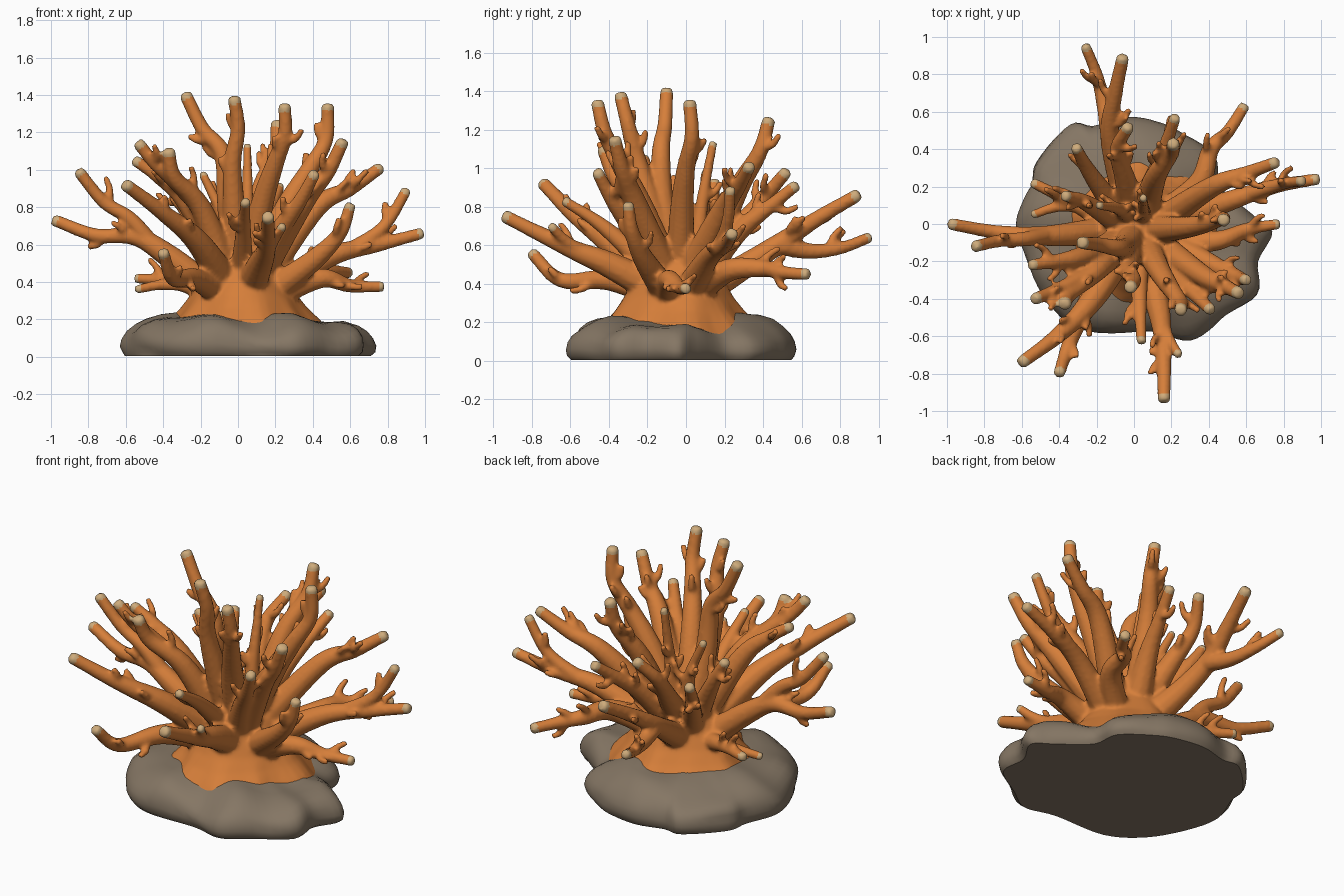
import bpy, bmesh, math, random
from mathutils import Vector, noise

if "Cube" in bpy.data.objects:
    bpy.data.objects.remove(bpy.data.objects["Cube"])

random.seed(7)


def material(name, rgb):
    m = bpy.data.materials.new(name)
    m.diffuse_color = (*rgb, 1)
    m.use_nodes = True
    m.node_tree.nodes["Principled BSDF"].inputs["Base Color"].default_value = m.diffuse_color
    return m


ORANGE = material("coral orange", (0.67, 0.21, 0.042))
TAN = material("pale tip", (0.62, 0.41, 0.20))
ROCK = material("rock brown", (0.235, 0.182, 0.128))


def spline(pts, n, closed=False):
    """Catmull-Rom samples through pts, n per span."""
    pts = [Vector(p) for p in pts]
    k = len(pts)
    if closed:
        get = lambda i: pts[i % k]
    else:
        ext = [2 * pts[0] - pts[1]] + pts + [2 * pts[-1] - pts[-2]]
        get = lambda i: ext[i + 1]
    out = []
    for i in range(k if closed else k - 1):
        a, b, c, d = (get(i + j) for j in (-1, 0, 1, 2))
        for s in range(n):
            t = s / n
            out.append(0.5 * (2 * b + (c - a) * t + (2 * a - 5 * b + 4 * c - d) * t * t
                              + (3 * b - a - 3 * c + d) * t ** 3))
    if not closed:
        out.append(pts[-1])
    return out


def loft(bm, rings):
    """Skin a list of rings and cap both ends."""
    vs = [[bm.verts.new(p) for p in r] for r in rings]
    n = len(vs[0])
    for a, b in zip(vs, vs[1:]):
        for i in range(n):
            bm.faces.new((a[i], a[(i + 1) % n], b[(i + 1) % n], b[i]))
    bm.faces.new(vs[0][::-1])
    bm.faces.new(vs[-1])


def make_object(name, bm, mats):
    bmesh.ops.recalc_face_normals(bm, faces=bm.faces)
    me = bpy.data.meshes.new(name)
    bm.to_mesh(me)
    bm.free()
    for m in mats:
        me.materials.append(m)
    ob = bpy.data.objects.new(name, me)
    bpy.context.collection.objects.link(ob)
    return ob


# Rock base: uneven outline, sloping shoulder, flat underside
outline = [(-.63, 0), (-.56, .2), (-.53, .34), (-.34, .53), (-.22, .53), (-.05, .57), (.12, .55),
           (.25, .5), (.43, .36), (.46, .2), (.62, .06), (.74, -.04), (.66, -.2), (.66, -.38),
           (.46, -.52), (.3, -.62), (.1, -.58), (-.25, -.57), (-.46, -.43), (-.59, -.2)]
edge = spline([(x, y, 0) for x, y in outline], 5, True)
bm = bmesh.new()
rings = []
for s, z in [(.96, .005), (.99, .025), (1, .06), (.985, .1), (.95, .135), (.89, .165),
             (.8, .188), (.68, .205), (.55, .22), (.4, .24), (.25, .25), (.08, .25)]:
    ring = []
    for p in edge:
        q = p * s
        bump = noise.noise(q * 3.6) * .055 * min(1, z / .15) if z > .04 else 0
        w = 1 + .05 * noise.noise(Vector((q.x * 4, q.y * 4, z * 8))) * (z > .02)
        ring.append((q.x * min(w, 1.005), q.y * min(w, 1.005), z + bump))
    rings.append(ring)
loft(bm, rings)
rock = make_object("rock_base", bm, [ROCK])
for p in rock.data.polygons:
    p.use_smooth = abs(p.normal.z + 1) > .01

# Coral: trunk and branches are lofted together, then fused
bm = bmesh.new()
tips = []


def tube(path, r0, r1, sides=10, pale=True):
    rings, n = [], len(path) - 1
    tangent = (path[1] - path[0]).normalized()
    u = tangent.orthogonal().normalized()

    def ring(c, v, r):
        return [c + r * (math.cos(a) * u + math.sin(a) * v)
                for a in (2 * math.pi * i / sides for i in range(sides))]
    for i, p in enumerate(path):
        t = (path[min(i + 1, n)] - path[max(i - 1, 0)]).normalized()
        u = (u - t * u.dot(t)).normalized()
        f = i / n
        rings.append(ring(p, t.cross(u), r1 + (r0 - r1) * (1 - f) ** 1.7))
    rings.append(ring(path[-1] + t * r1 * .4, t.cross(u), r1 * .7))
    loft(bm, rings)
    if pale:
        tips.append((path[-1] + t * r1 * .4, r1 * 1.4))


def twig(path, f):
    i = int(f * (len(path) - 2))
    p, t = path[i], (path[i + 1] - path[i]).normalized()
    side = Vector((random.uniform(-1, 1), random.uniform(-1, 1), random.uniform(-.4, .9)))
    side = (side - t * side.dot(t)).normalized()
    length = random.uniform(.09, .15)
    mid = p + (t * .4 + side * .8) * length * .6
    end = mid + (t * .75 + side * .45 + Vector((0, 0, .2))) * length * .5
    tube(spline([p, mid, end], 4), .030, .018, 8, pale=False)


def branch(*pts, r0=.08, r1=.036, twigs=3):
    path = spline(pts, 6)
    tube(path, r0, r1)
    for k in range(twigs):
        twig(path, .5 + .36 * (k + random.random() * .7) / max(twigs, 1))


# Flared trunk
loft(bm, [[(.03 + r * math.cos(a) * (1 + .06 * math.sin(3 * a) + w * math.sin(7 * a + 1)),
            -.04 + r * .97 * math.sin(a) * (1 + .05 * math.cos(4 * a) + w * math.sin(9 * a)), z)
           for a in (2 * math.pi * i / 48 for i in range(48))]
          for r, z, w in [(.45, .12, .05), (.385, .2, .05), (.33, .26, .03), (.28, .33, .01),
                          (.24, .41, 0), (.2, .49, 0), (.15, .55, 0), (.08, .58, 0)]])

# Tall upright branches
branch((0, -.05, .45), (-.05, -.12, .8), (-.08, -.13, 1.08), (-.19, -.11, 1.22), (-.28, -.1, 1.40), twigs=2)
branch((0, -.08, .45), (-.02, -.18, .78), (-.03, -.25, 1.03), (0, -.3, 1.22), (-.02, -.34, 1.38))
branch((.06, -.1, .48), (.13, -.24, .82), (.2, -.35, 1.04), (.25, -.42, 1.18), (.25, -.46, 1.34))
branch((.1, -.03, .48), (.26, -.02, .8), (.38, 0, 1), (.47, .03, 1.16), (.48, .02, 1.34))
branch((.06, .08, .45), (.12, .26, .87), (.2, .38, 1.08), (.21, .43, 1.25))
branch((-.02, .03, .45), (-.08, .08, .74), (-.19, .1, .98), r0=.06, r1=.024, twigs=2)
branch((.04, .04, .45), (.05, .08, .8), (.05, .14, 1.13), r0=.06, r1=.024, twigs=2)
# Front right group
branch((.12, -.1, .45), (.36, -.27, .84), (.48, -.33, .99), (.56, -.37, 1.15))
branch((.1, -.14, .45), (.22, -.27, .67), (.33, -.38, .83), (.41, -.46, .98), r1=.033, twigs=2)
branch((.18, -.1, .35), (.42, -.22, .53), (.55, -.28, .67), (.6, -.3, .81), r1=.032)
branch((.18, -.09, .33), (.44, -.09, .42), (.6, -.03, .38), (.77, 0, .375), r1=.03)
# Right group
branch((.15, .02, .45), (.42, .2, .8), (.6, .27, .9), (.76, .33, 1.01), r1=.034)
branch((.17, 0, .35), (.5, .12, .54), (.75, .2, .6), (.98, .24, .66), r1=.033)
branch((.6, .16, .57), (.74, .2, .66), (.82, .22, .75), (.9, .23, .89), r0=.045, r1=.03, twigs=1)
branch((.15, .04, .35), (.35, .22, .47), (.41, .4, .48), (.5, .49, .46), (.59, .63, .45), r1=.032)
# Back group
branch((0, .06, .35), (-.08, .27, .47), (-.13, .5, .62), (-.1, .7, .75), (-.06, .89, .86), r0=.09)
branch((-.13, .5, .6), (-.16, .64, .57), (-.2, .8, .585), (-.26, .95, .64), r0=.055, r1=.03, twigs=2)
branch((0, .06, .45), (-.05, .25, .67), (-.09, .4, .84), (-.03, .52, .98), r1=.034)
branch((.05, .08, .45), (.12, .27, .67), (.17, .42, .79), (.22, .57, .91), r1=.032)
branch((-.08, .05, .42), (-.24, .28, .69), (-.31, .41, .86), r0=.07, r1=.032, twigs=2)
# Left group
branch((-.12, -.03, .34), (-.4, -.06, .56), (-.56, -.06, .645), (-.76, -.04, .65), (-.98, 0, .73), r1=.034, twigs=2)
branch((-.46, -.06, .6), (-.58, -.08, .74), (-.72, -.09, .83), (-.85, -.12, .99), r0=.05, r1=.033, twigs=1)
branch((-.12, 0, .34), (-.34, .12, .4), (-.54, .22, .42), r0=.065, r1=.029, twigs=2)
branch((-.3, .1, .39), (-.42, .09, .385), (-.54, .05, .36), r0=.04, r1=.025, twigs=0)
branch((-.07, 0, .45), (-.27, .12, .77), (-.37, .15, .93), r0=.07, r1=.031)
# Front left group
branch((-.06, -.1, .45), (-.2, -.25, .8), (-.34, -.37, .96), (-.37, -.43, 1.1), twigs=2)
branch((-.2, -.25, .8), (-.36, -.33, .96), (-.45, -.37, 1.04), (-.53, -.4, 1.14), r0=.05, r1=.034, twigs=1)
branch((-.06, -.08, .45), (-.27, -.17, .82), (-.42, -.2, .96), (-.55, -.22, 1.05), r1=.032)
branch((-.06, -.12, .38), (-.22, -.4, .62), (-.4, -.59, .77), (-.6, -.74, .92), r0=.095)
branch((-.1, -.15, .35), (-.24, -.4, .42), (-.35, -.65, .42), (-.4, -.8, .56), r0=.08, r1=.033, twigs=2)
# Front group
branch((.06, -.13, .36), (.12, -.4, .5), (.15, -.57, .57), (.16, -.76, .66), (.16, -.94, .75), r0=.09)
branch((.14, -.5, .54), (.19, -.62, .62), (.24, -.7, .7), r0=.04, r1=.026, twigs=0)
branch((.02, -.12, .42), (.03, -.42, .69), (.04, -.63, .83), r0=.07, r1=.028, twigs=2)

# Fuse everything into one smooth skin
raw = make_object("coral_raw", bm, [])
rm = raw.modifiers.new("fuse", 'REMESH')
rm.mode = 'VOXEL'
rm.voxel_size = .0125
sm = raw.modifiers.new("soften", 'SMOOTH')
sm.factor = .5
sm.iterations = 4
dg = bpy.context.evaluated_depsgraph_get()
mesh = bpy.data.meshes.new_from_object(raw.evaluated_get(dg))
bpy.data.objects.remove(raw)
mesh.name = "coral"
mesh.materials.clear()
mesh.materials.append(ORANGE)
mesh.materials.append(TAN)
coral = bpy.data.objects.new("coral", mesh)
bpy.context.collection.objects.link(coral)

# Pale tips: faces close to a branch end
for p in mesh.polygons:
    p.use_smooth = True
    c = p.center
    p.material_index = int(any((c - t).length_squared < r * r for t, r in tips))
